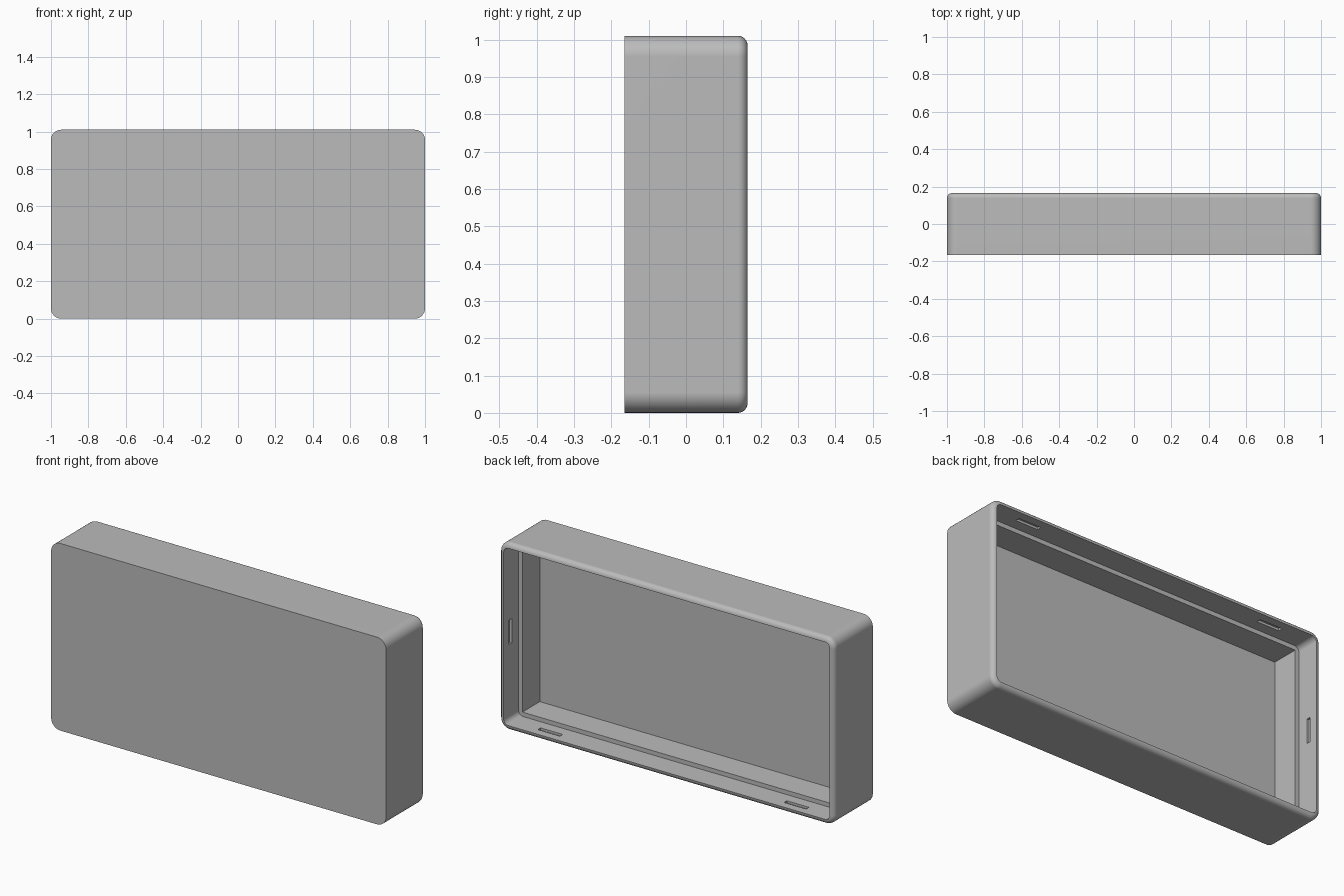
import bpy, bmesh
from math import sin, cos, pi, radians

cube = bpy.data.objects.get("Cube")
if cube:
    bpy.data.objects.remove(cube)

# Overall sizes
HALF_W, HEIGHT, HALF_D = 1.0, 1.01, 0.165
CORNER, FILLET = 0.055, 0.026
RIM, WALL = 0.027, 0.05
LEDGE_Y, FLOOR_Y = 0.038, -0.11
SLOT_LEN, SLOT_W, SLOT_DEPTH, SLOT_Y = 0.132, 0.024, 0.012, 0.108
MID_Z = HEIGHT / 2

grey = bpy.data.materials.new("plain grey")
grey.use_nodes = True
color = (0.5, 0.5, 0.5, 1)
grey.diffuse_color = color
grey.node_tree.nodes["Principled BSDF"].inputs["Base Color"].default_value = color


def ring(bm, inset, radius, y, steps=8):
    """Rounded rectangle of vertices, inset from the outer outline."""
    hw, hh = HALF_W - inset - radius, MID_Z - inset - radius
    verts = []
    for quarter, (sx, sz) in enumerate([(1, 1), (-1, 1), (-1, -1), (1, -1)]):
        for i in range(steps + 1):
            a = (quarter + i / steps) * pi / 2
            verts.append(bm.verts.new((sx * hw + radius * cos(a), y,
                                       MID_Z + sz * hh + radius * sin(a))))
    return verts


def finish(name, bm):
    bmesh.ops.recalc_face_normals(bm, faces=bm.faces)
    mesh = bpy.data.meshes.new(name)
    bm.to_mesh(mesh)
    bm.free()
    mesh.materials.append(grey)
    obj = bpy.data.objects.new(name, mesh)
    bpy.context.collection.objects.link(obj)
    return obj


# Case: outer wall, rounded rim, opening, ledge, cavity and floor
sections = [(0, CORNER, -HALF_D)]
for i in range(7):
    a = i / 6 * pi / 2
    inset = FILLET * (1 - cos(a))
    sections.append((inset, CORNER - inset, HALF_D - FILLET * (1 - sin(a))))
sections += [(RIM, CORNER - RIM, HALF_D), (RIM, CORNER - RIM, LEDGE_Y),
             (WALL, 0.002, LEDGE_Y), (WALL, 0.002, FLOOR_Y)]
bm = bmesh.new()
rings = [ring(bm, *s) for s in sections]
for r, s in zip(rings, rings[1:]):
    for i in range(len(r)):
        j = (i + 1) % len(r)
        bm.faces.new((r[i], r[j], s[j], s[i]))
bm.faces.new(rings[0])
bm.faces.new(rings[-1])
case = finish("case", bm)

# Snap slots: two in the top and bottom walls, one in each side wall
bm = bmesh.new()


def slot(x, z, size_x, size_z):
    made = bmesh.ops.create_cube(bm, size=1)["verts"]
    bmesh.ops.scale(bm, vec=(size_x, SLOT_W, size_z), verts=made)
    bmesh.ops.translate(bm, vec=(x, SLOT_Y, z), verts=made)


for side in (-1, 1):
    slot(side * (HALF_W - RIM), MID_Z, 2 * SLOT_DEPTH, SLOT_LEN)
    for x in (-0.735, 0.735):
        slot(x, MID_Z + side * (MID_Z - RIM), SLOT_LEN, 2 * SLOT_DEPTH)
cutter = finish("slot_cutter", bm)
cutter.hide_render = True

bpy.ops.object.select_all(action="DESELECT")
case.select_set(True)
bpy.context.view_layer.objects.active = case
cut = case.modifiers.new("slots", "BOOLEAN")
cut.operation, cut.solver, cut.object = "DIFFERENCE", "EXACT", cutter
bpy.ops.object.modifier_apply(modifier=cut.name)
bpy.data.objects.remove(cutter)

# Smooth rounds, flat walls
bpy.ops.object.shade_smooth_by_angle(angle=radians(30))
normals = case.modifiers.new("flat walls", "WEIGHTED_NORMAL")
normals.keep_sharp = True
